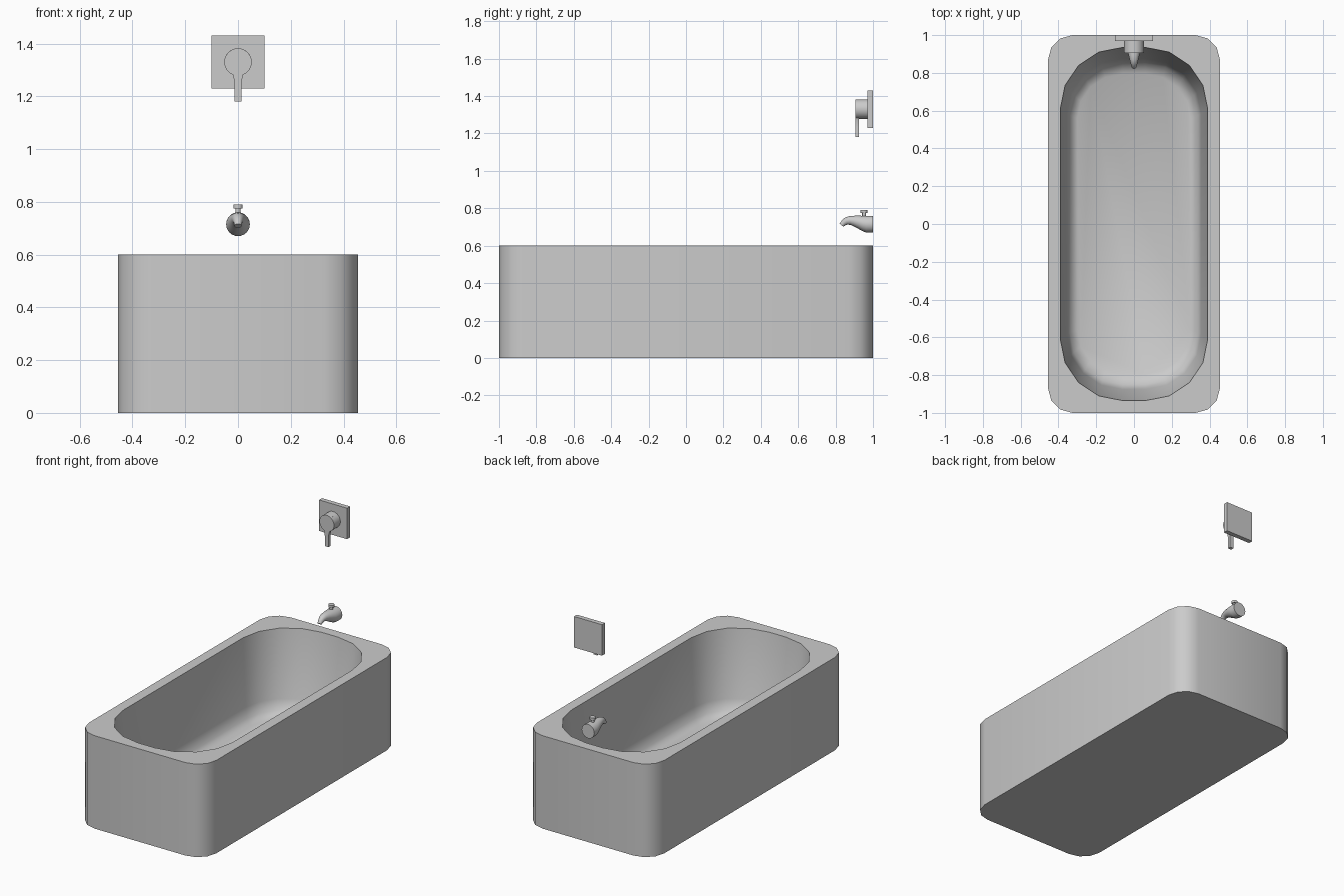
import bpy, bmesh, math
from mathutils import Vector

if "Cube" in bpy.data.objects:
    bpy.data.objects.remove(bpy.data.objects["Cube"])


def finish(name, bm, angle=None):
    bmesh.ops.recalc_face_normals(bm, faces=bm.faces)
    me = bpy.data.meshes.new(name)
    bm.to_mesh(me)
    bm.free()
    ob = bpy.data.objects.new(name, me)
    bpy.context.collection.objects.link(ob)
    if angle:
        bpy.ops.object.select_all(action='DESELECT')
        ob.select_set(True)
        bpy.context.view_layer.objects.active = ob
        bpy.ops.object.shade_smooth_by_angle(angle=math.radians(angle))
    return ob


def loft(name, rings, angle=None):
    """Skin a series of equal-length rings and cap both ends."""
    bm = bmesh.new()
    vs = [[bm.verts.new(p) for p in r] for r in rings]
    n = len(vs[0])
    for a, b in zip(vs, vs[1:]):
        for i in range(n):
            j = (i + 1) % n
            bm.faces.new((a[i], a[j], b[j], b[i]))
    bm.faces.new(vs[0])
    bm.faces.new(vs[-1])
    return finish(name, bm, angle)


FINE = [(0, 1), (22.5, 1), (45, 1), (67.5, 1), (90, 1)]
COARSE = [(0, 1), (30, 1), (45, math.cos(math.pi / 12)), (60, 1), (90, 1)]


def rounded(hx, hy, rx, ry, z, corner=FINE):
    """Rounded rectangle; corner lists (angle, radius factor)."""
    pts = []
    for k, (sx, sy) in enumerate(((1, 1), (-1, 1), (-1, -1), (1, -1))):
        for deg, f in corner:
            a = math.pi / 2 * k + math.radians(deg)
            pts.append((sx * (hx - rx) + f * rx * math.cos(a),
                        sy * (hy - ry) + f * ry * math.sin(a), z))
    return pts


def circle(c, r, u, v, n=24):
    c, u, v = Vector(c), Vector(u), Vector(v)
    return [c + r * (u * math.cos(2 * math.pi * i / n) + v * math.sin(2 * math.pi * i / n))
            for i in range(n)]


# tub: outer shell, flat rim, then steep basin walls rounding into the floor
rings = [rounded(0.455, 1.0, 0.13, 0.13, z, COARSE) for z in (0, 0.6)]
for dx, dy, z in ((0, 0, 0.6), (0.035, 0.06, 0.17), (0.05, 0.085, 0.105),
                  (0.09, 0.14, 0.075)):
    rings.append(rounded(0.39 - dx, 0.935 - dy, 0.33 - dx, 0.325 - dx, z))
loft("bathtub", rings, 50)

# spout: tapering tube swept from the wall, turning down at the tip
X, Y, Z = (1, 0, 0), (0, 1, 0), (0, 0, 1)
path = [(1.0, 0.715, 0.045, 0), (0.965, 0.715, 0.045, 0), (0.945, 0.718, 0.042, 4),
        (0.92, 0.725, 0.036, 6), (0.895, 0.731, 0.029, 8), (0.875, 0.734, 0.024, 14),
        (0.857, 0.731, 0.020, 26), (0.843, 0.722, 0.016, 40), (0.832, 0.709, 0.013, 52)]
loft("spout", [circle((0, y, z), r, X, (0, -math.sin(math.radians(t)), math.cos(math.radians(t))))
               for y, z, r, t in path], 40)

# diverter pull knob on the spout
loft("diverter_knob", [circle((0, 0.952, z), r, X, Y, 16) for z, r in
                       ((0.745, 0.01), (0.775, 0.01), (0.775, 0.018), (0.79, 0.018))], 40)

# square wall plate
bm = bmesh.new()
bmesh.ops.create_cube(bm, size=1)
for v in bm.verts:
    v.co = Vector((v.co.x * 0.2, 0.985 + v.co.y * 0.03, 1.33 + v.co.z * 0.2))
finish("wall_plate", bm)

# valve body
loft("valve_body", [circle((0, y, 1.33), 0.052, X, Z, 32) for y in (0.925, 0.972)], 40)

# lever handle: disc with a tail, extruded
a0, n = math.radians(22), 32
outline = [(0.052 * math.sin(a), 1.33 - 0.052 * math.cos(a))
           for a in (a0 + (2 * math.pi - 2 * a0) * i / n for i in range(n + 1))]
tail = [(0.0145, 1.262), (0.0135, 1.235), (0.0125, 1.18)]
outline += [(-x, z) for x, z in tail] + tail[::-1]
loft("lever_handle", [[(x, y, z) for x, z in outline] for y in (0.905, 0.925)], 30)
